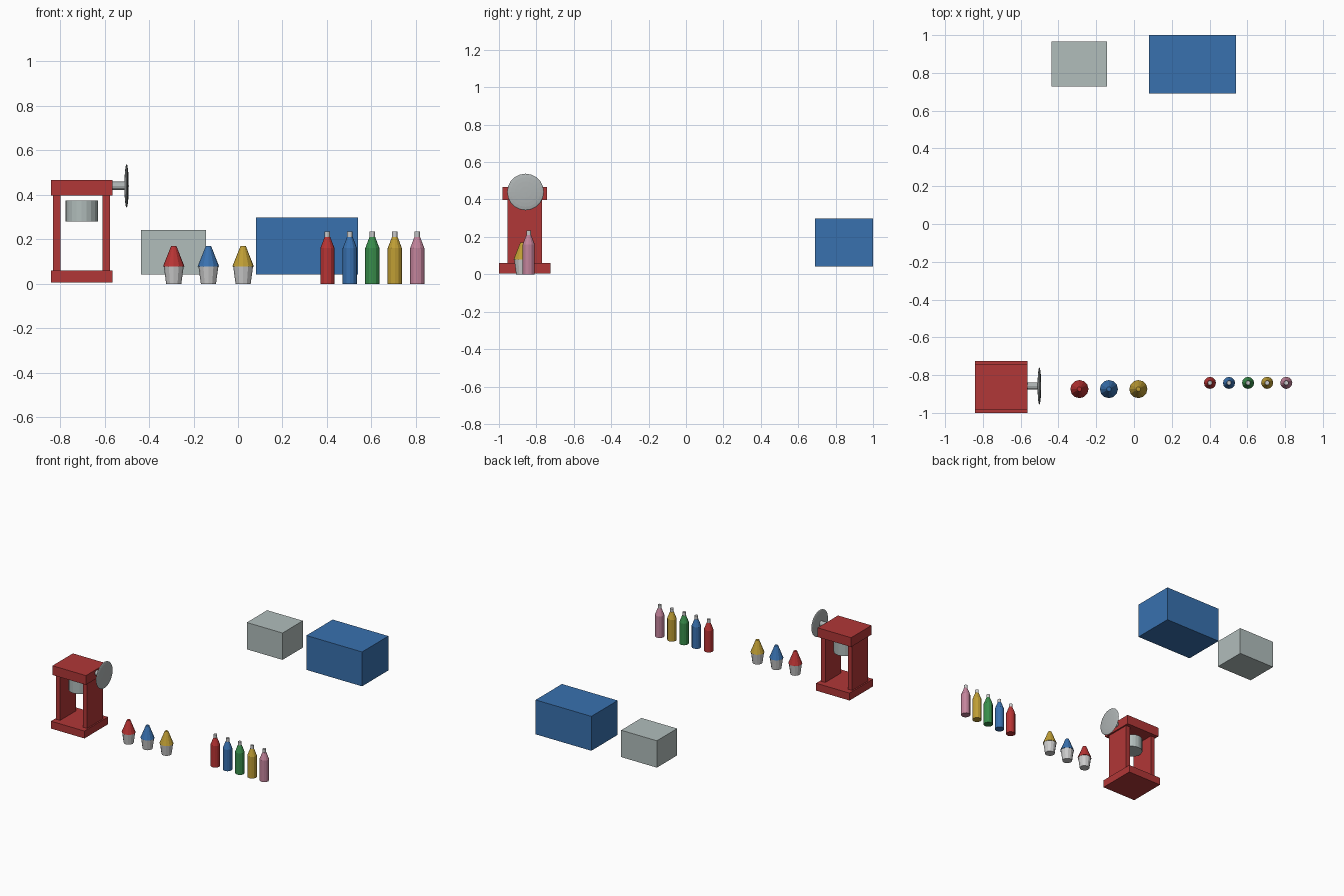
import bpy
from math import pi

if "Cube" in bpy.data.objects:
    bpy.data.objects.remove(bpy.data.objects["Cube"])

mats = {}
COLORS = {
    "red": (0.44, 0.038, 0.038), "cherry": (0.48, 0.034, 0.034), "blue": (0.04, 0.165, 0.43),
    "green": (0.04, 0.27, 0.07), "gold": (0.52, 0.34, 0.035), "pink": (0.55, 0.23, 0.33),
    "ice": (0.44, 0.51, 0.5), "steel": (0.42, 0.45, 0.45), "paper": (0.85, 0.85, 0.85),
}


def finish(name, color):
    ob = bpy.context.object
    ob.name = name
    if color:
        if color not in mats:
            mats[color] = bpy.data.materials.new(color)
            mats[color].diffuse_color = (*COLORS[color], 1)
        ob.data.materials.append(mats[color])
    return ob


def box(name, x, y, z, color):
    # each axis given as (low, high)
    bpy.ops.mesh.primitive_cube_add(size=1, location=[sum(a) / 2 for a in (x, y, z)])
    ob = finish(name, color)
    ob.scale = [a[1] - a[0] for a in (x, y, z)]
    return ob


def frustum(name, x, y, z0, z1, r0, r1, color=None, sides=12):
    bpy.ops.mesh.primitive_cone_add(vertices=sides, radius1=r0, radius2=r1,
                                    depth=z1 - z0, location=(x, y, (z0 + z1) / 2))
    return finish(name, color)


# ice shaving machine: base, two side panels, head
MX, MY = -0.703, -0.862


def centred(c, half):
    return (c - half, c + half)


box("machine_base", centred(MX, 0.138), centred(MY, 0.138), (0.005, 0.06), "red")
box("machine_head", centred(MX, 0.138), centred(MY, 0.12), (0.397, 0.466), "red")
for side, label in ((-1, "left"), (1, "right")):
    box(f"machine_panel_{label}", centred(MX + side * 0.111, 0.017), centred(MY, 0.093),
        (0.06, 0.397), "red")

# ice block under the head
frustum("ice_block", MX, MY, 0.28, 0.374, 0.073, 0.073, "ice", 20)

# crank axle and flattened wheel
bpy.ops.mesh.primitive_cylinder_add(vertices=12, radius=0.019, depth=0.07,
                                    location=(-0.537, MY + 0.004, 0.44), rotation=(0, pi / 2, 0))
finish("crank_axle", "steel")
bpy.ops.mesh.primitive_uv_sphere_add(segments=20, ring_count=10, radius=0.098,
                                     location=(-0.501, MY + 0.004, 0.44), rotation=(0, pi / 2, 0))
finish("crank_wheel", "steel").scale = (1, 1, 0.1)

# paper cups with flavoured ice
for x, color in ((-0.289, "cherry"), (-0.133, "blue"), (0.023, "gold")):
    frustum("cup", x, -0.874, 0, 0.08, 0.034, 0.045, "paper")
    frustum("flavoured_ice", x, -0.874, 0.079, 0.17, 0.048, 0.012, color)

# syrup bottles
for i, color in enumerate(("cherry", "blue", "green", "gold", "pink")):
    x, y = 0.402 + i * 0.101, -0.841
    frustum("bottle_body", x, y, 0, 0.16, 0.032, 0.032, color)
    frustum("bottle_shoulder", x, y, 0.16, 0.21, 0.032, 0.013, color)
    frustum("bottle_cap", x, y, 0.205, 0.235, 0.012, 0.012)

# storage boxes at the back
box("grey_cooler", (-0.437, -0.143), (0.728, 0.967), (0.043, 0.243), "ice")
box("blue_cooler", (0.08, 0.539), (0.69, 1.0), (0.043, 0.299), "blue")

for m in bpy.data.materials:
    if m.users and not m.is_grease_pencil:
        m.use_nodes = True
        m.node_tree.nodes["Principled BSDF"].inputs["Base Color"].default_value = m.diffuse_color
